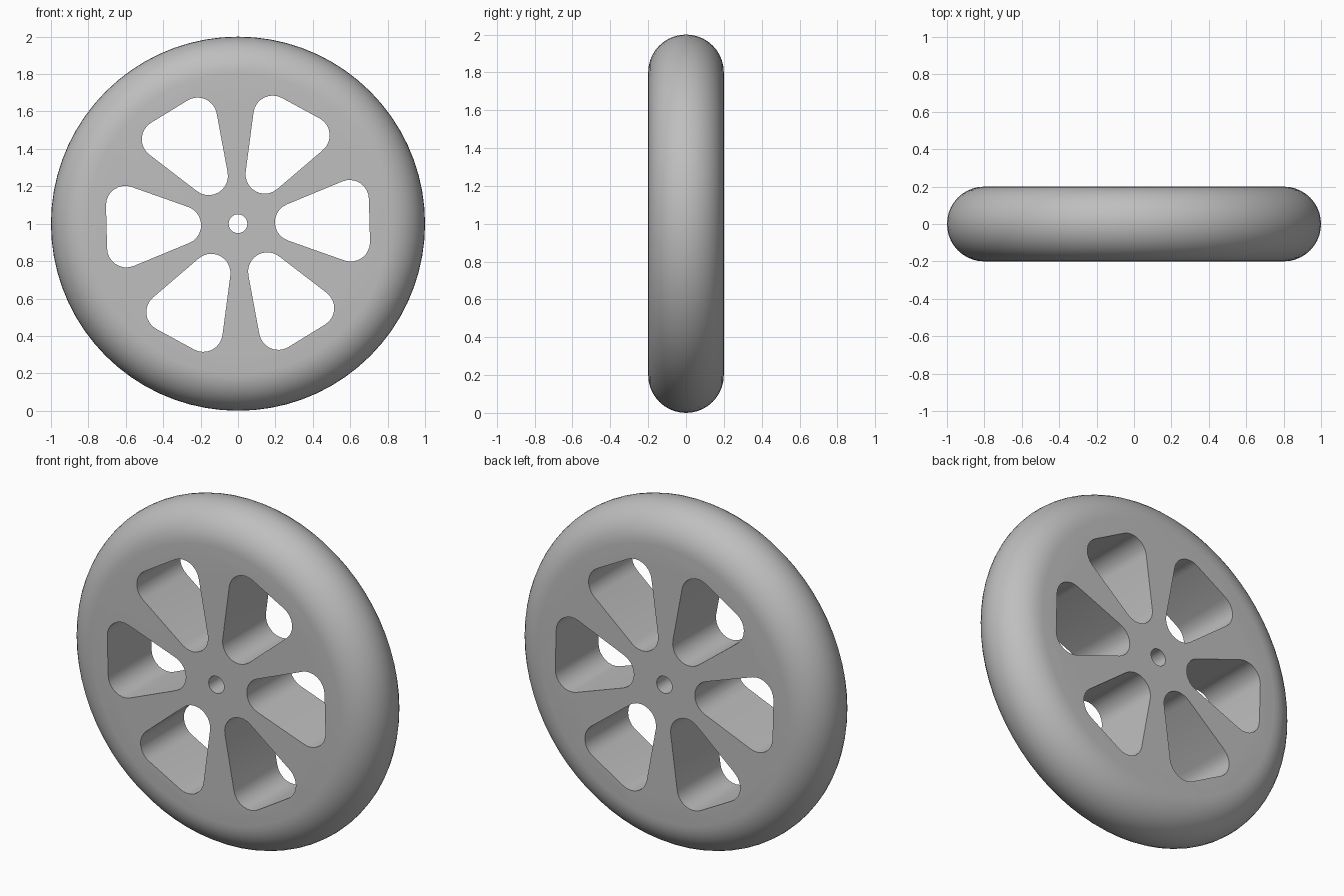
import bpy
import bmesh
from math import sin, cos, pi, radians, atan2
from mathutils import Matrix, Vector

cube = bpy.data.objects.get("Cube")
if cube:
    bpy.data.objects.remove(cube, do_unlink=True)

RADIUS, HALF_WIDTH, SPOKES = 1.0, 0.2, 6
TILT = radians(1.5)

grey = bpy.data.materials.new("plain grey")
grey.use_nodes = True
grey.diffuse_color = (0.52, 0.52, 0.52, 1)
grey.node_tree.nodes["Principled BSDF"].inputs["Base Color"].default_value = grey.diffuse_color


def make_object(name, bm):
    bmesh.ops.recalc_face_normals(bm, faces=bm.faces)
    mesh = bpy.data.meshes.new(name)
    bm.to_mesh(mesh)
    bm.free()
    mesh.materials.append(grey)
    obj = bpy.data.objects.new(name, mesh)
    bpy.context.collection.objects.link(obj)
    return obj


def arc(cx, cz, r, start, end, steps):
    angles = [start + (end - start) * i / steps for i in range(steps + 1)]
    return [(cx + r * cos(a), cz + r * sin(a)) for a in angles]


def add_prism(bm, outline, angle):
    """Extrude an x-z outline through the wheel, turned about the axle."""
    turn = Matrix.Rotation(-angle, 3, 'Y')
    depth = HALF_WIDTH * 2
    face = bm.faces.new([bm.verts.new(turn @ Vector((x, -depth, z))) for x, z in outline])
    out = bmesh.ops.extrude_face_region(bm, geom=[face])["geom"]
    moved = [v for v in out if isinstance(v, bmesh.types.BMVert)]
    bmesh.ops.translate(bm, verts=moved, vec=(0, depth * 2, 0))


# Wheel body: half-round tread swept about the axle, with flat side faces
bm = bmesh.new()
tread = arc(RADIUS - HALF_WIDTH, 0, HALF_WIDTH, -pi / 2, pi / 2, 20)
verts = [bm.verts.new((r, y, 0)) for r, y in tread]
edges = [bm.edges.new(pair) for pair in zip(verts, verts[1:])]
bmesh.ops.spin(bm, geom=verts + edges, cent=(0, 0, 0), axis=(0, 1, 0),
               angle=2 * pi, steps=72, use_duplicate=False)
bmesh.ops.remove_doubles(bm, verts=bm.verts, dist=0.0001)
bmesh.ops.holes_fill(bm, edges=[e for e in bm.edges if e.is_boundary], sides=0)
wheel = make_object("spoked_wheel", bm)

# Window outline: one round inner end and two rounded outer corners
inner, outer, spread, corner = 0.3, 0.6, 0.115, 0.103
side = pi / 2 + atan2(spread, outer - inner)
window = (arc(outer, -spread, corner, -side, 0, 8)
          + arc(outer, spread, corner, 0, side, 8)
          + arc(inner, 0, corner, side, 2 * pi - side, 10))

# Cutter: six windows and the axle hole
bm = bmesh.new()
for i in range(SPOKES):
    add_prism(bm, window, TILT + i * 2 * pi / SPOKES)
add_prism(bm, arc(0, 0, 0.05, 0, 2 * pi, 24)[:-1], 0)
cutter = make_object("window_cutter", bm)
cutter.hide_render = True

bpy.context.view_layer.objects.active = wheel
wheel.select_set(True)
cut = wheel.modifiers.new("windows", 'BOOLEAN')
cut.operation = 'DIFFERENCE'
cut.solver = 'EXACT'
cut.object = cutter
bpy.ops.object.modifier_apply(modifier=cut.name)
bpy.data.objects.remove(cutter, do_unlink=True)

# Lift onto the ground and smooth the rounded surfaces
wheel.data.transform(Matrix.Translation((0, 0, RADIUS)))
bpy.ops.object.shade_smooth_by_angle(angle=radians(30))
